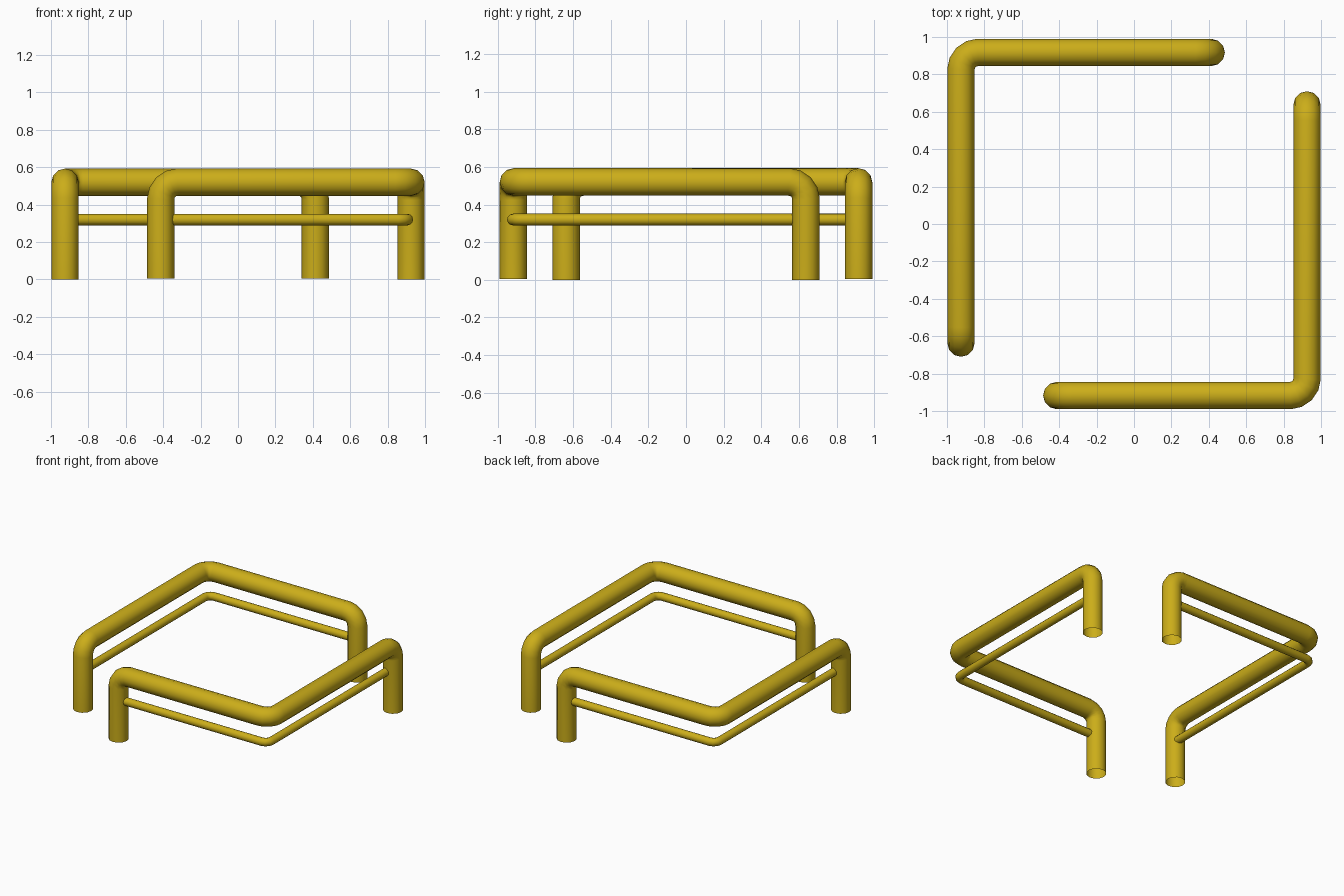
import bpy, math
from mathutils import Vector, Matrix

if "Cube" in bpy.data.objects:
    bpy.data.objects.remove(bpy.data.objects["Cube"])

gold = bpy.data.materials.new("gold_paint")
gold.diffuse_color = (0.60, 0.42, 0.01, 1)
gold.use_nodes = True
gold.node_tree.nodes["Principled BSDF"].inputs["Base Color"].default_value = gold.diffuse_color


def fillet(pts, r, seg):
    """Round the inner corners of a path."""
    pts = [Vector(p) for p in pts]
    out = [pts[0]]
    for a, b, c in zip(pts, pts[1:], pts[2:]):
        u, v = (a - b).normalized(), (c - b).normalized()
        centre = b + (u + v) * r
        for i in range(seg + 1):
            t = math.pi / 2 * i / seg
            out.append(centre - v * r * math.cos(t) - u * r * math.sin(t))
    return out + [pts[-1]]


def tube(name, pts, radius, bend, seg, turn):
    """Open-ended round tube swept along a filleted path."""
    cu = bpy.data.curves.new(name, 'CURVE')
    cu.dimensions = '3D'
    cu.bevel_depth = radius
    cu.bevel_resolution = 4
    path = fillet(pts, bend, seg)
    sp = cu.splines.new('POLY')
    sp.points.add(len(path) - 1)
    for p, co in zip(sp.points, path):
        p.co = (*co, 1)
    sp.use_smooth = True
    ob = bpy.data.objects.new(name, cu)
    ob.matrix_world = Matrix.Rotation(turn, 4, 'Z')
    cu.materials.append(gold)
    bpy.context.collection.objects.link(ob)


# Two identical L-shaped barriers, turned half a revolution apart
for side, turn in (("front_right", 0), ("back_left", math.pi)):
    # Main hoop: leg, two top rails meeting at a corner, leg
    tube(side + "_hoop",
         [(0.925, 0.637, 0), (0.925, 0.637, 0.52), (0.925, -0.917, 0.52),
          (-0.413, -0.917, 0.52), (-0.413, -0.917, 0.005)],
         0.073, 0.09, 4, turn)
    # Thin lower rail between the legs
    tube(side + "_lower_rail",
         [(0.905, 0.62, 0.32), (0.905, -0.92, 0.32), (-0.39, -0.92, 0.32)],
         0.031, 0.05, 3, turn)
